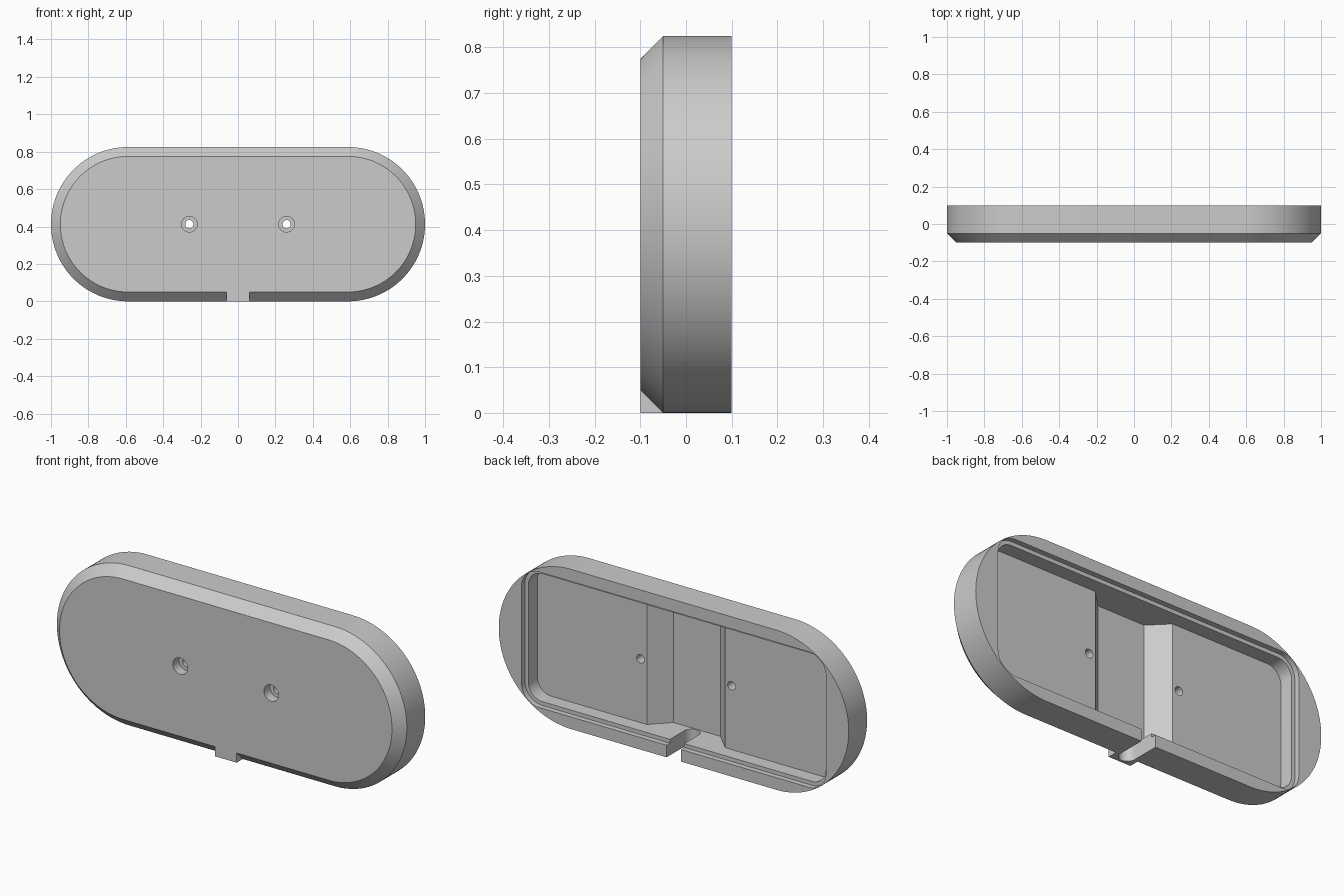
import bpy, bmesh
from math import sin, cos, pi, radians

cube = bpy.data.objects.get("Cube")
if cube:
    bpy.data.objects.remove(cube, do_unlink=True)

grey = bpy.data.materials.new("light grey plastic")
grey.use_nodes = True
colour = (0.6, 0.6, 0.6, 1)
grey.diffuse_color = colour
grey.node_tree.nodes["Principled BSDF"].inputs["Base Color"].default_value = colour

MID = 0.4125           # half height of the shell
FRONT, BACK = -0.1, 0.1


def rounded(half_w, half_h, r, steps=16, cx=0, cz=MID):
    """Rounded rectangle outline in the x-z plane."""
    points = []
    for quarter, (sx, sz) in enumerate([(1, 1), (-1, 1), (-1, -1), (1, -1)]):
        for i in range(steps + 1):
            a = (quarter + i / steps) * pi / 2
            points.append((cx + sx * (half_w - r) + r * cos(a),
                           cz + sz * (half_h - r) + r * sin(a)))
    return points


def loft(name, rings):
    """Closed solid through matching rings of 3D points."""
    bm = bmesh.new()
    loops = [[bm.verts.new(p) for p in ring] for ring in rings]
    n = len(loops[0])
    for a, b in zip(loops, loops[1:]):
        for i in range(n):
            j = (i + 1) % n
            bm.faces.new((a[i], a[j], b[j], b[i]))
    bm.faces.new(loops[0])
    bm.faces.new(loops[-1])
    bmesh.ops.remove_doubles(bm, verts=bm.verts, dist=1e-5)
    bmesh.ops.recalc_face_normals(bm, faces=bm.faces)
    mesh = bpy.data.meshes.new(name)
    bm.to_mesh(mesh)
    bm.free()
    mesh.materials.append(grey)
    obj = bpy.data.objects.new(name, mesh)
    bpy.context.collection.objects.link(obj)
    return obj


def along_y(name, *layers):
    return loft(name, [[(x, y, z) for x, z in outline] for outline, y in layers])


def along_z(name, profile, z0, z1):
    return loft(name, [[(x, y, z) for x, y in profile] for z in (z0, z1)])


def combine(target, tool, operation="DIFFERENCE"):
    tool.hide_render = True
    mod = target.modifiers.new(tool.name, "BOOLEAN")
    mod.object, mod.operation, mod.solver = tool, operation, "EXACT"
    bpy.context.view_layer.objects.active = target
    bpy.ops.object.modifier_apply(modifier=mod.name)
    bpy.data.objects.remove(tool, do_unlink=True)


# Stadium shell with a chamfered front edge
full = rounded(1, MID, MID, 32)
shell = along_y("shell",
                (rounded(0.95, MID - 0.05, MID - 0.05, 32), FRONT),
                (full, FRONT + 0.05), (full, BACK))

# Block that carries the cable channel through the chamfer
w = 0.0625
tab = along_z("cable_tab", [(-w, FRONT), (w, FRONT), (w, 0), (-w, 0)], 0, 0.2)
combine(shell, tab, "UNION")

# Back recess: shallow lid ledge, then the main pocket
ledge = rounded(0.87, 0.35, 0.1)
pocket = rounded(0.85, 0.33, 0.08)
combine(shell, along_y("ledge_cutter", (ledge, 0.073), (ledge, 0.2)))
combine(shell, along_y("pocket_cutter", (pocket, 0), (pocket, 0.2)))

# Deeper central groove with sloped sides
groove = [(-0.134, -0.09), (0.134, -0.09), (0.244, 0.02), (-0.244, 0.02)]
combine(shell, along_z("groove_cutter", groove, MID - 0.33, MID + 0.33))

# Round-bottomed cable channel through the lower wall
r = 0.041
channel = [(r * cos(pi + i * pi / 16), -0.045 + r * sin(pi + i * pi / 16))
           for i in range(17)] + [(r, 0.2), (-r, 0.2)]
combine(shell, along_z("channel_cutter", channel, -0.1, 0.12))

# Counterbored screw holes
for x in (-0.26, 0.26):
    for radius, y0, y1 in ((0.022, -0.2, 0.05), (0.042, -0.2, -0.05)):
        circle = rounded(radius, radius, radius, 8, cx=x)
        combine(shell, along_y("hole_cutter", (circle, y0), (circle, y1)))

bpy.ops.object.select_all(action="DESELECT")
shell.select_set(True)
bpy.context.view_layer.objects.active = shell
bpy.ops.object.shade_smooth_by_angle(angle=radians(30))
